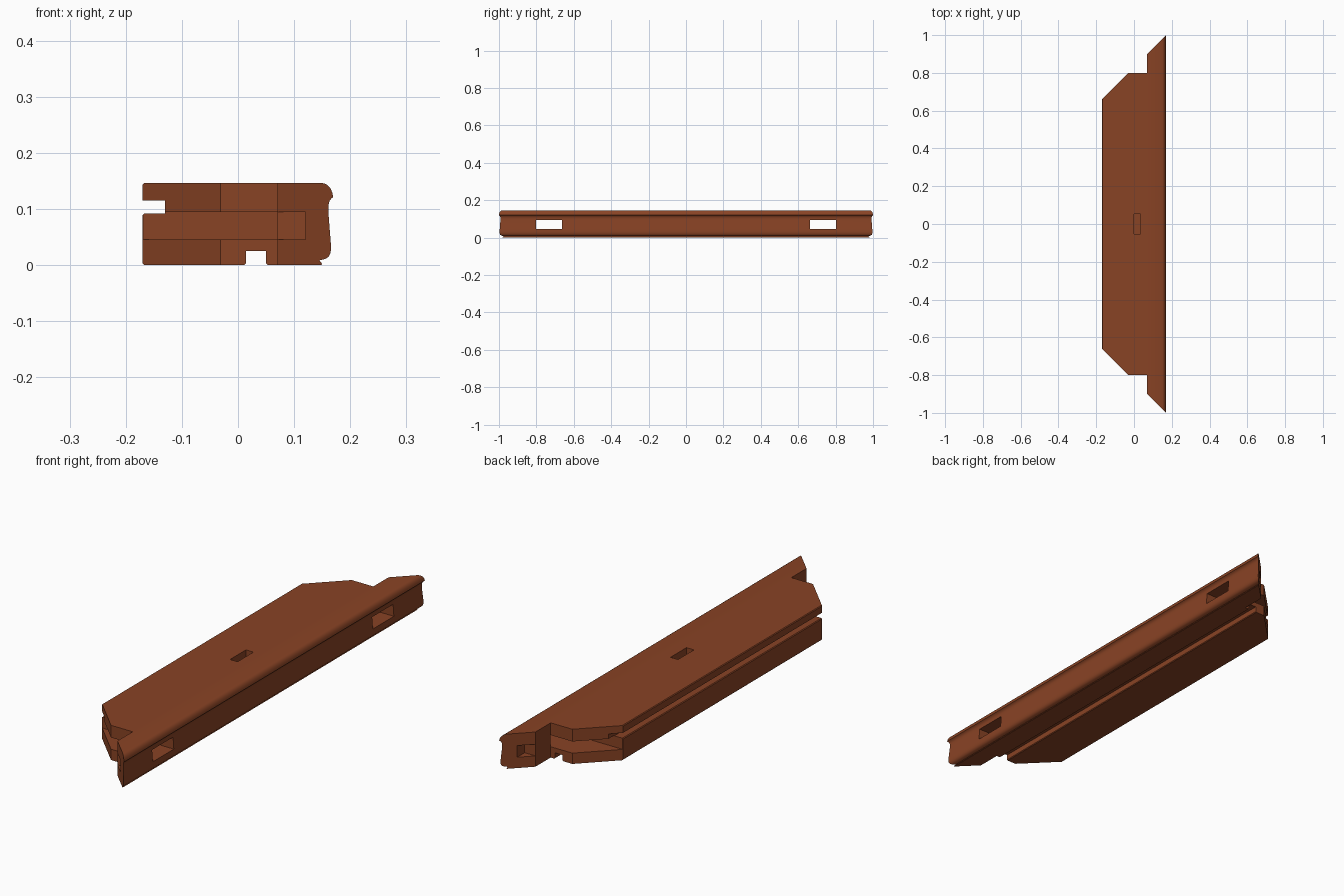
import bpy, bmesh
from mathutils import Vector

if "Cube" in bpy.data.objects:
    bpy.data.objects.remove(bpy.data.objects["Cube"])

wood = bpy.data.materials.new("reddish brown wood")
wood.diffuse_color = (0.25, 0.056, 0.018, 1)
wood.use_nodes = True
wood.node_tree.nodes["Principled BSDF"].inputs["Base Color"].default_value = wood.diffuse_color


def prism(name, points, offset):
    """Closed polygon of 3D points swept along offset."""
    bm = bmesh.new()
    face = bm.faces.new([bm.verts.new(p) for p in points])
    swept = bmesh.ops.extrude_face_region(bm, geom=[face])
    verts = [g for g in swept["geom"] if isinstance(g, bmesh.types.BMVert)]
    bmesh.ops.translate(bm, verts=verts, vec=Vector(offset))
    bmesh.ops.recalc_face_normals(bm, faces=bm.faces)
    mesh = bpy.data.meshes.new(name)
    bm.to_mesh(mesh)
    bm.free()
    mesh.materials.append(wood)
    obj = bpy.data.objects.new(name, mesh)
    bpy.context.collection.objects.link(obj)
    return obj


def box(name, x0, x1, y0, y1, z0, z1):
    return prism(name, [(x0, y0, z0), (x1, y0, z0), (x1, y1, z0), (x0, y1, z0)],
                 (0, 0, z1 - z0))


def cut(obj, cutter):
    mod = obj.modifiers.new("cut", 'BOOLEAN')
    mod.operation, mod.solver, mod.object = 'DIFFERENCE', 'EXACT', cutter
    bpy.context.view_layer.objects.active = obj
    bpy.ops.object.modifier_apply(modifier=mod.name)
    bpy.data.objects.remove(cutter, do_unlink=True)


# Moulded cross-section with the side groove and the bottom groove
profile = [
    (-0.167, 0), (-0.17, 0.003), (-0.17, 0.089), (-0.167, 0.092), (-0.13, 0.092),
    (-0.13, 0.115), (-0.17, 0.115), (-0.17, 0.143), (-0.167, 0.146),
    (0.150, 0.146), (0.156, 0.1445), (0.161, 0.141), (0.165, 0.136), (0.168, 0.129),
    (0.1695, 0.121), (0.166, 0.118), (0.163, 0.114), (0.161, 0.106), (0.161, 0.095),
    (0.1625, 0.075), (0.1645, 0.050), (0.166, 0.032), (0.165, 0.022),
    (0.162, 0.015), (0.156, 0.011), (0.145, 0.008), (0.150, 0.002), (0.148, 0),
    (0.053, 0), (0.050, 0.003), (0.050, 0.025), (0.014, 0.025), (0.014, 0.003), (0.011, 0)]
rail = prism("frame_rail", [(x, -1.0, z) for x, z in profile], (0, 2.0, 0))

for s in (1, -1):
    # Mitred end with a square step
    plan = [(-0.25, 0.581), (-0.031, 0.80), (0.07, 0.80), (0.07, 0.901),
            (0.25, 1.081), (0.25, 1.3), (-0.25, 1.3)]
    cut(rail, prism("end_cutter", [(x, s * y, -0.1) for x, y in plan], (0, 0, 0.4)))
    # Through slot for the joint, and the shallow pocket in the mitre
    for x0, x1, y0, y1 in ((-0.3, 0.3, 0.662, 0.803), (0.0, 0.12, 0.901, 1.2)):
        a, b = sorted((s * y0, s * y1))
        if x1 > 0.2:  # stop the slot at the step wall
            a, b = sorted((s * y0, s * 0.801))
        cut(rail, box("slot_cutter", x0, x1, a, b, 0.0455, 0.0945))

# Blind mortise in the top
cut(rail, box("mortise_cutter", 0.0, 0.035, -0.053, 0.053, 0.075, 0.3))

bpy.ops.object.select_all(action='DESELECT')
rail.select_set(True)
bpy.context.view_layer.objects.active = rail
bpy.ops.object.shade_smooth_by_angle(angle=0.6)
